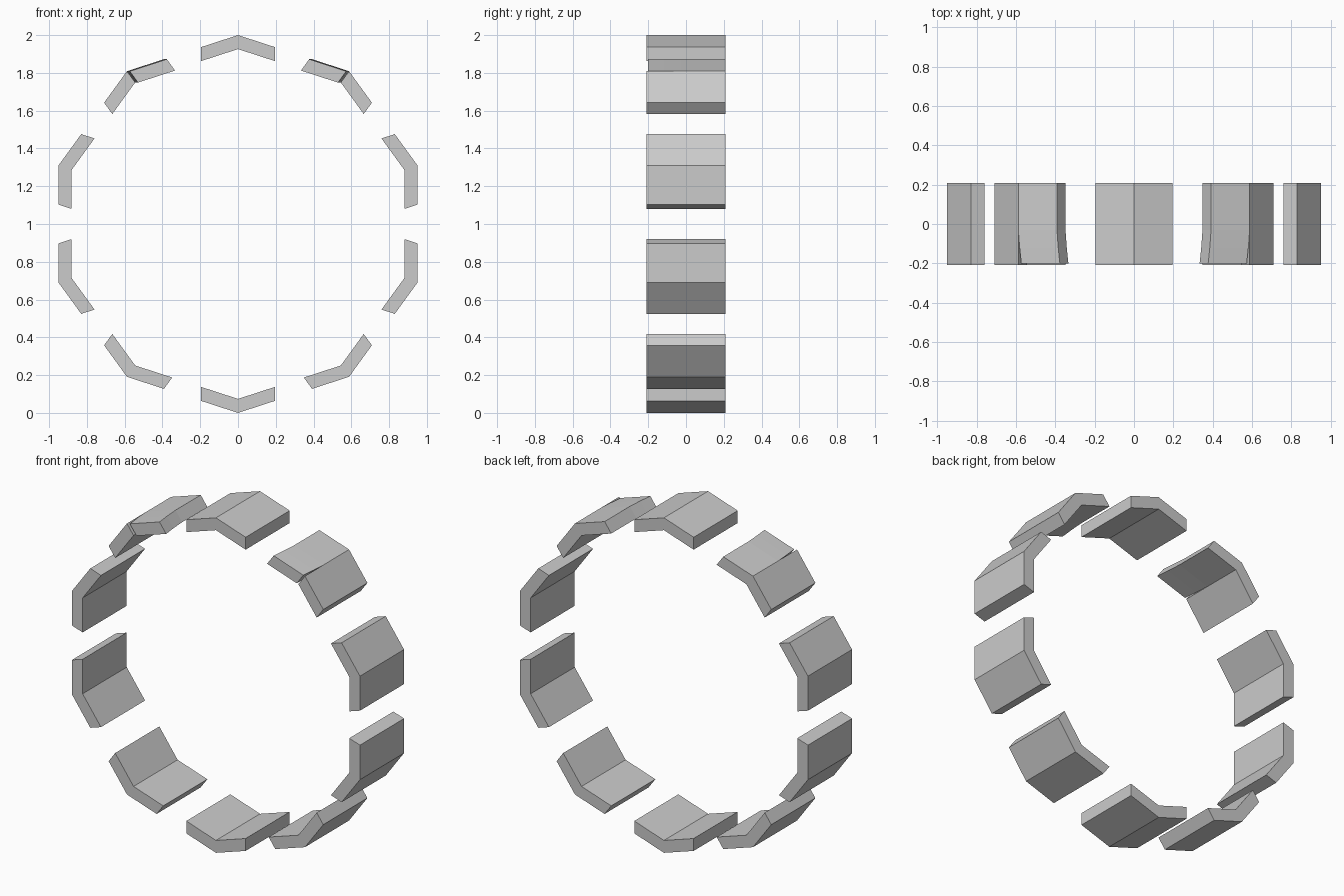
import bpy, bmesh, math
from mathutils import Matrix, Vector

if "Cube" in bpy.data.objects:
    bpy.data.objects.remove(bpy.data.objects["Cube"])

SLOPE = math.tan(math.radians(18))
OUTER, INNER, HALF, DEPTH = 1.0, 0.926, 0.196, 0.208


def loft(name, profile, stations, turn):
    """Loft an x-z profile along y; stations are (y, tangent slide, drop)."""
    bm = bmesh.new()
    tangent = Vector((-math.cos(math.radians(18)), -math.sin(math.radians(18))))
    normal = Vector((tangent.y, -tangent.x))
    rings = []
    for y, slide, drop in stations:
        off = tangent * slide - normal * drop
        rings.append([bm.verts.new((x + off.x, y, z + off.y)) for x, z in profile])
    n = len(profile)
    for a, b in zip(rings, rings[1:]):
        for i in range(n):
            bm.faces.new((a[i], a[(i + 1) % n], b[(i + 1) % n], b[i]))
    bm.faces.new(rings[0])
    bm.faces.new(rings[-1])
    # Turn about the ring axis, then lift so the ring stands on the floor
    bm.transform(Matrix.Translation((0, 0, 1)) @ Matrix.Rotation(turn, 4, 'Y'))
    bmesh.ops.recalc_face_normals(bm, faces=bm.faces)
    me = bpy.data.meshes.new(name)
    bm.to_mesh(me)
    bm.free()
    ob = bpy.data.objects.new(name, me)
    bpy.context.collection.objects.link(ob)
    return ob


left_arm = [(0, OUTER), (-HALF, OUTER - HALF * SLOPE),
            (-HALF, INNER - HALF * SLOPE), (0, INNER)]
right_arm = [(-x, z) for x, z in left_arm]
chevron = left_arm + right_arm[:1:-1] + right_arm[1:0:-1]
chevron = left_arm + [right_arm[2], right_arm[1]]

straight = [(-DEPTH, 0, 0), (DEPTH, 0, 0)]
bent = [(-DEPTH + 0.006, 0.014, 0.005), (-0.12, 0.006, 0.002),
        (-0.03, 0, 0), (DEPTH, 0, 0)]

# Ten ring segments; the two beside the top have a split, bent upper arm
for k in range(10):
    turn = math.radians(36 * k)
    if k == 1:
        loft("right_split_lower_arm", right_arm, straight, turn)
        upper = loft("right_split_upper_arm", left_arm, bent, turn)
        for ob in list(bpy.data.objects):
            if ob.name.startswith("right_split"):
                me = ob.data.copy()
                me.transform(Matrix.Scale(-1, 4, (1, 0, 0)))
                me.flip_normals()
                twin = bpy.data.objects.new(ob.name.replace("right", "left"), me)
                bpy.context.collection.objects.link(twin)
    elif k != 9:
        loft(f"ring_segment_{k}", chevron, straight, turn)
